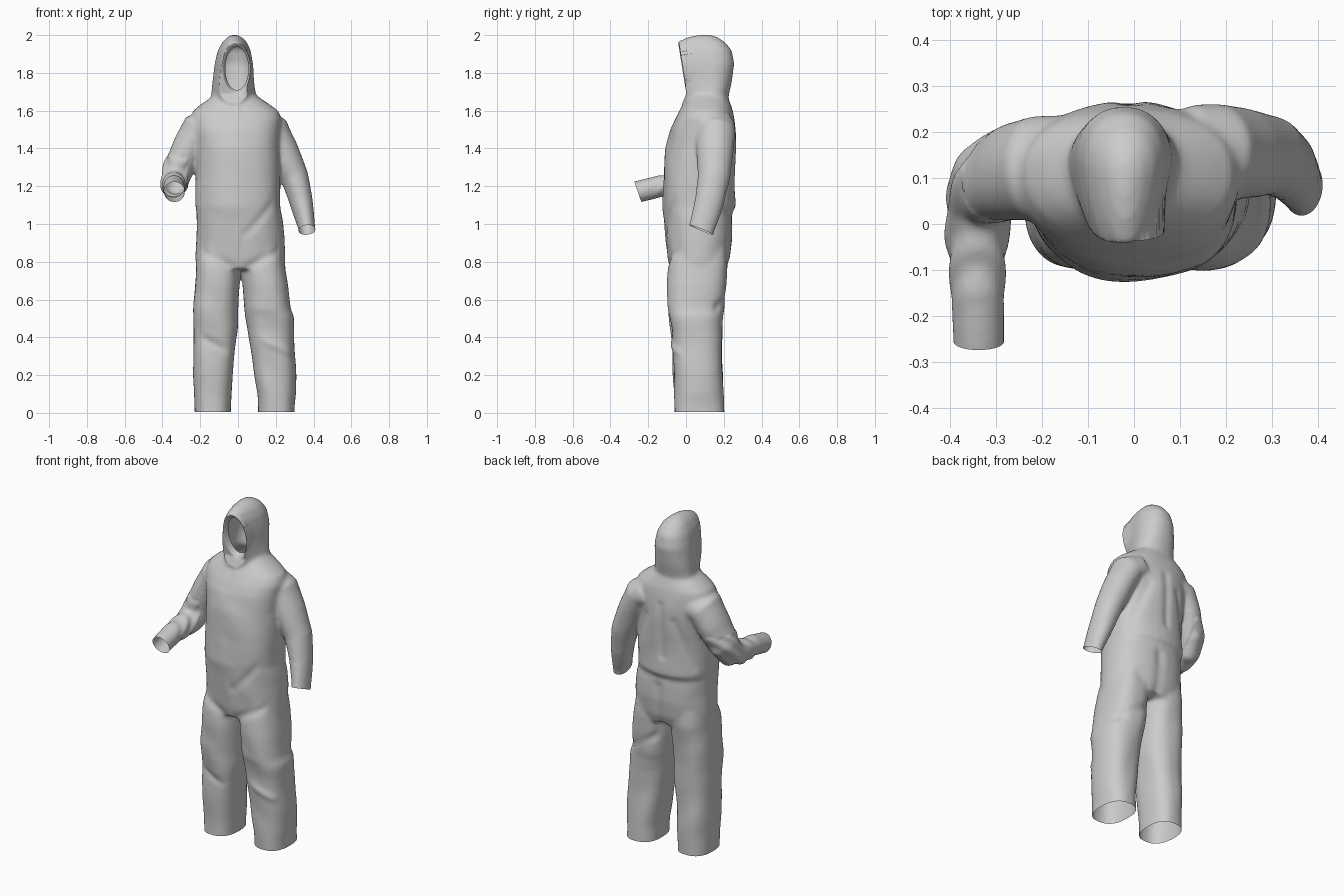
import bpy, bmesh, math
from mathutils import Vector, noise

if "Cube" in bpy.data.objects:
    bpy.data.objects.remove(bpy.data.objects["Cube"])

bm = bmesh.new()


def skin(rings):
    """Bridge a stack of point rings into a closed solid."""
    part = [[bm.verts.new(p) for p in ring] for ring in rings]
    faces = []
    for a, b in zip(part, part[1:]):
        n = len(a)
        faces += [bm.faces.new((a[i], a[(i + 1) % n], b[(i + 1) % n], b[i])) for i in range(n)]
    faces += [bm.faces.new(part[0][::-1]), bm.faces.new(part[-1])]
    bmesh.ops.recalc_face_normals(bm, faces=faces)


def stack(sections, power=2.3, taper=0.0, n=40):
    """Horizontal sections: z, centre x, centre y, radius x, back radius, optional front radius."""
    rings = []
    for z, cx, cy, rx, ry, *front in sections:
        ring = []
        for i in range(n):
            t = math.tau * i / n
            c, s = (math.copysign(abs(v) ** (2 / power), v) for v in (math.cos(t), math.sin(t)))
            depth = front[0] if front and s < 0 else ry
            ring.append((cx + rx * c * (1 + taper * min(s, 0)), cy + depth * s, z))
        rings.append(ring)
    skin(rings)


def sleeve(path, n=28):
    """Rings square to a path: x, y, z, radius across, radius deep."""
    pts = [Vector(p[:3]) for p in path]
    rings = []
    for i, p in enumerate(path):
        t = (pts[min(i + 1, len(pts) - 1)] - pts[max(i - 1, 0)]).normalized()
        a = Vector((1, 0, 0))
        a = (a - t * a.dot(t)).normalized()
        b = t.cross(a)
        rings.append([pts[i] + a * p[3] * math.cos(math.tau * k / n)
                      + b * p[4] * math.sin(math.tau * k / n) for k in range(n)])
    skin(rings)


# Torso
stack([(.76, .015, .063, .238, .15), (.82, .014, .068, .24, .165), (.92, .012, .07, .236, .175),
       (1.02, .008, .066, .229, .18), (1.06, .005, .062, .224, .181), (1.09, 0, .07, .224, .194),
       (1.2, 0, .07, .227, .193), (1.3, 0, .073, .22, .19), (1.4, -.005, .079, .22, .185),
       (1.5, -.008, .09, .235, .172), (1.56, -.01, .1, .24, .155), (1.6, -.012, .108, .225, .14),
       (1.635, -.015, .112, .18, .124), (1.665, -.015, .115, .135, .11), (1.7, -.015, .12, .09, .09)])
# Hood
stack([(1.58, -.02, .12, .12, .11), (1.66, -.023, .13, .122, .092, .16), (1.75, -.025, .14, .111, .102, .22),
       (1.85, -.022, .14, .102, .116, .23), (1.92, -.02, .13, .087, .112, .21), (1.965, -.018, .12, .064, .085, .165),
       (1.99, -.018, .11, .038, .055, .1), (2.002, -.018, .1, .012, .03)], 2.2, .22)
# Trouser legs, tapering away inside the torso
stack([(-.05, -.13, .065, .092, .13), (.1, -.132, .065, .098, .13), (.2, -.132, .062, .103, .13),
       (.36, -.124, .058, .112, .132), (.44, -.12, .055, .117, .136), (.55, -.118, .052, .117, .146),
       (.68, -.112, .056, .117, .153), (.78, -.108, .064, .114, .157), (.92, -.1, .07, .1, .14)], 2.5)
stack([(-.05, .203, .07, .096, .132), (.1, .203, .068, .102, .13), (.3, .186, .06, .115, .13),
       (.44, .174, .057, .12, .132), (.51, .168, .054, .127, .14), (.55, .157, .053, .121, .149),
       (.68, .145, .057, .119, .155), (.78, .137, .064, .114, .157), (.92, .125, .07, .1, .14)], 2.5)
# Bent sleeve and hanging sleeve
sleeve([(-.13, .12, 1.52, .09, .115), (-.215, .118, 1.495, .095, .115), (-.265, .11, 1.4, .086, .105),
        (-.315, .09, 1.29, .079, .09), (-.335, .045, 1.225, .072, .077), (-.34, -.02, 1.207, .068, .068),
        (-.338, -.14, 1.197, .062, .06), (-.335, -.25, 1.173, .054, .055), (-.335, -.31, 1.155, .054, .055)])
sleeve([(.12, .155, 1.52, .09, .105), (.185, .155, 1.49, .093, .105), (.238, .155, 1.39, .082, .097),
        (.3, .15, 1.25, .075, .084), (.333, .125, 1.12, .061, .078), (.362, .083, .985, .044, .07),
        (.37, .07, .93, .044, .07)])

mesh = bpy.data.meshes.new("coverall")
bm.to_mesh(mesh)
bm.free()
suit = bpy.data.objects.new("hooded_coverall", mesh)
bpy.context.collection.objects.link(suit)
bpy.context.view_layer.objects.active = suit
suit.select_set(True)

# Fuse the parts into one soft cloth skin
m = suit.modifiers.new("fuse", 'REMESH')
m.mode, m.voxel_size = 'VOXEL', .009
bpy.ops.object.modifier_apply(modifier="fuse")
m = suit.modifiers.new("soften", 'SMOOTH')
m.factor, m.iterations = .5, 16
bpy.ops.object.modifier_apply(modifier="soften")

# Cloth folds: start, end, width, height
FOLDS = [((0, -.12, .8), (0, -.02, 1.66), .012, .004),
         ((-.2, -.06, .86), (-.03, -.1, .77), .025, -.007),
         ((.22, -.06, .86), (.05, -.1, .77), .025, -.008),
         ((.2, -.08, 1.12), (.05, -.12, .95), .025, -.007),
         ((.1, -.1, .4), (.28, -.05, .32), .022, .008),
         ((-.2, -.08, .4), (-.06, -.08, .33), .022, -.009),
         ((-.01, .26, 1.5), (-.02, .26, 1.2), .025, -.008),
         ((-.1, .26, 1.42), (-.2, .2, 1.15), .025, -.007),
         ((.1, .26, 1.42), (.2, .2, 1.15), .025, -.007),
         ((.02, .24, 1.0), (.02, .2, .74), .03, -.01),
         ((.05, .2, .68), (.25, .17, .56), .025, -.009)]


def fold_height(p):
    h = 0
    for a, b, w, amp in FOLDS:
        a, b = Vector(a), Vector(b)
        d = b - a
        t = max(0, min(1, (p - a).dot(d) / d.length_squared))
        h += amp * math.exp(-((p - a - d * t).length / w) ** 2)
    return h


bm = bmesh.new()
bm.from_mesh(suit.data)
bm.normal_update()
moves = []
for v in bm.verts:
    p = v.co
    h = fold_height(p)
    fade = max(0, min(1, (1.6 - p.z) * 10))
    h += fade * .007 * noise.noise(Vector((p.x * 6, p.y * 6, p.z * 6 + p.x * 4)))
    if p.x < -.27 and p.z < 1.36:                     # bunched elbow
        h += .004 * math.sin((p.y - p.z) * 75) * max(0, min(1, (p.y + .2) * 8))
    moves.append(v.normal * h)
for v, d in zip(bm.verts, moves):
    v.co += d


# Flat front of the hood, running out into the collar
def hood_plane(z):
    return -.04 + max(0, 1.95 - z) * .16 if z > 1.69 else .0016 - (1.69 - z) * .4


for v in bm.verts:
    if v.co.z > 1.6:
        v.co.y = max(v.co.y, hood_plane(v.co.z))


# Open the trouser hems and the cuffs
def cut(co, normal, radius):
    co = Vector(co)
    faces = [f for f in bm.faces if (f.calc_center_median() - co).length < radius]
    geom = set(faces)
    for f in faces:
        geom.update(f.verts, f.edges)
    bmesh.ops.bisect_plane(bm, geom=list(geom), plane_co=co, plane_no=normal, clear_outer=True)


cut((0, 0, .004), (0, 0, -1), 9)
cut((-.335, -.255, 1.17), (0, -.94, -.33), .11)
cut((.365, .078, .97), (.1, -.38, -.92), .105)

# Open the face of the hood and turn its rim inward
CX, CZ, RX, RZ = -.006, 1.823, .072, .133


def radial(p):
    return math.hypot((p.x - CX) / RX, (p.z - CZ) / RZ)


bmesh.ops.delete(bm, geom=[f for f in bm.faces if f.calc_center_median().y < .08
                           and radial(f.calc_center_median()) < 1], context='FACES')
rim = [e for e in bm.edges if e.is_boundary and all(v.co.z > 1.62 and v.co.y < .12 for v in e.verts)]
for v in {v for e in rim for v in e.verts}:
    k = 1 / radial(v.co)
    z = CZ + (v.co.z - CZ) * k
    v.co = (CX + (v.co.x - CX) * k, hood_plane(z) + .004, z)
for scale, depth in ((.95, .004), (.9, .02)):
    new = bmesh.ops.extrude_edge_only(bm, edges=rim)["geom"]
    rim = [g for g in new if isinstance(g, bmesh.types.BMEdge) and g.is_boundary]
    for v in [g for g in new if isinstance(g, bmesh.types.BMVert)]:
        v.co = (CX + (v.co.x - CX) * scale, v.co.y + depth, CZ + (v.co.z - CZ) * scale)

bm.to_mesh(suit.data)
bm.free()
bpy.ops.object.shade_smooth_by_angle(angle=math.radians(50))
